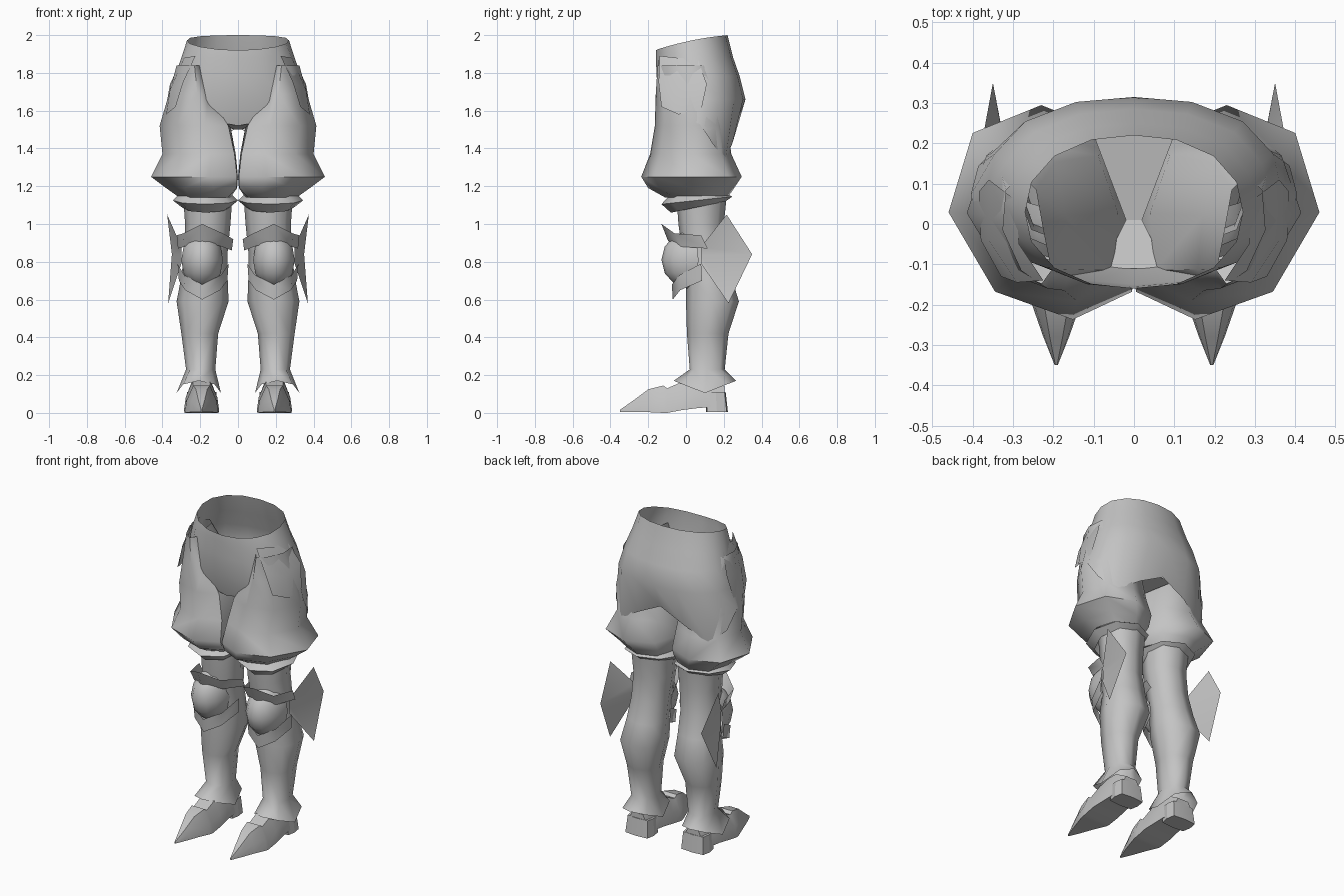
import bpy, bmesh, math
from math import sin, cos, pi

cube = bpy.data.objects.get("Cube")
if cube:
    bpy.data.objects.remove(cube, do_unlink=True)

mat = bpy.data.materials.new("plain_grey")
mat.use_nodes = True
GREY = (0.55, 0.55, 0.55, 1)
mat.diffuse_color = GREY
mat.node_tree.nodes["Principled BSDF"].inputs["Base Color"].default_value = GREY


def sheet(name, rows, closed=False, caps=False, mirror=True, angle=55):
    """Skin rows of points; closed wraps each row into a ring."""
    bm = bmesh.new()
    grid = [[bm.verts.new(p) for p in row] for row in rows]
    n = len(rows[0])
    for a, b in zip(grid, grid[1:]):
        for i in range(n if closed else n - 1):
            j = (i + 1) % n
            bm.faces.new((a[i], b[i], b[j], a[j]))
    if caps:
        bm.faces.new(grid[0])
        bm.faces.new(grid[-1])
        bmesh.ops.recalc_face_normals(bm, faces=bm.faces)
    me = bpy.data.meshes.new(name)
    bm.to_mesh(me)
    bm.free()
    me.materials.append(mat)
    ob = bpy.data.objects.new(name, me)
    bpy.context.collection.objects.link(ob)
    bpy.ops.object.select_all(action="DESELECT")
    ob.select_set(True)
    bpy.context.view_layer.objects.active = ob
    bpy.ops.object.shade_smooth_by_angle(angle=math.radians(angle))
    if mirror:
        ob.modifiers.new("mirror", "MIRROR").use_mirror_merge = False


def ring(z, x0, x1, y0, y1, n=8, power=2.0):
    """Rounded ring starting at the front; z is a height or a rule on the angle."""
    pts = []
    for i in range(n):
        a = 2 * pi * i / n
        s, c = sin(a), cos(a)
        k = (abs(s) ** power + abs(c) ** power) ** (-1 / power)
        h = z(a) if callable(z) else z
        pts.append(((x0 + x1) / 2 + (x1 - x0) / 2 * s * k,
                    (y0 + y1) / 2 - (y1 - y0) / 2 * c * k, h))
    return pts


# Pelvis: sloped waist, hem dropping to a point on each buttock
hem = [1.52, 1.55, 1.56, 1.55, 1.53, 1.42, 1.34, 1.43, 1.51]


def hem_height(a):
    i = round(a / (pi / 8))
    return hem[min(i, 16 - i)]


pelvis = [ring(lambda a: 1.96 - .04 * cos(a) + .012 * sin(a) ** 2,
               -.27, .27, -.16, .22, 16, 2.2)]
for z, w, y0, y1 in [(1.88, .30, -.16, .25), (1.78, .335, -.155, .285),
                     (1.66, .365, -.15, .315)]:
    pelvis.append(ring(z, -w, w, y0, y1, 16, 2.3))
pelvis.append(ring(hem_height, -.405, .405, -.11, .255, 16, 2.4))
sheet("pelvis", pelvis, closed=True, mirror=False, angle=40)

# Narrow saddle closing the crotch
sheet("crotch_saddle", [[(-w, y, z), (w, y, z)] for w, y, z in
                        [(.10, .22, 1.53), (.02, .01, 1.5), (.08, -.11, 1.53)]],
      mirror=False, angle=20)

# Puffed short legs with a flared edge, their fronts pulled toward the middle
shorts = [(1.84, .23, .33, -.15, .12), (1.69, .17, .365, -.16, .2),
          (1.52, .04, .415, -.165, .22), (1.37, .012, .40, -.19, .24),
          (1.25, 0, .46, -.237, .295), (1.19, .005, .38, -.2, .255),
          (1.14, .04, .31, -.11, .22)]
sheet("shorts", [[(max(0, x - .33 * max(0, -y)), y, z)
                  for x, y, z in ring(*s, power=2.3)] for s in shorts], closed=True)

# Hip plates lying over the pelvis sides
sheet("hip_plate", [
    [(.225, -.14, 1.89), (.285, -.05, 1.88), (.295, .06, 1.88)],
    [(.29, -.145, 1.75), (.36, -.04, 1.71), (.36, .11, 1.74)],
    [(.33, -.13, 1.62), (.38, -.04, 1.58), (.385, .08, 1.6)]], angle=25)

# Cuff under the shorts
sheet("thigh_cuff", [ring(1.17, .05, .30, -.07, .19),
                     ring(lambda a: 1.125 - .02 * cos(a), 0, .345, -.13, .245),
                     ring(lambda a: 1.09 - .03 * cos(a), .04, .30, -.08, .21)],
      closed=True, angle=46)

# Leg tube and greave, ending in a flared ankle hem
leg = [(1.14, .03, .29, -.05, .215), (1.0, .04, .28, -.04, .20),
       (.85, .055, .285, -.02, .21), (.72, .055, .30, 0, .24),
       (.59, .05, .325, 0, .28), (.42, .105, .30, .005, .225),
       (.23, .12, .275, .02, .205)]
rows = [ring(*s, power=2.2) for s in leg]
rows.append(ring(lambda a: .105 + .065 * abs(cos(a)), .09, .325, -.065, .265))
sheet("leg", rows, closed=True)

# Knee dome
dome = []
for i in range(7):
    t = pi * (i + .3) / 6.6
    dome.append([(.19 + .113 * sin(t) * sin(a), .03 - .16 * sin(t) * cos(a),
                  .81 + .155 * cos(t)) for a in [pi * (j - 4) / 7 for j in range(9)]])
sheet("knee_cap", dome)


# Peaked bands above and below the knee
def band(name, pts, lean):
    sheet(name, [[(x, y, zt) for x, y, zt, zb in pts],
                 [(.18 + (x - .18) * .95, y + lean, zb) for x, y, zt, zb in pts]])


band("upper_knee_band", [(.025, .08, .92, .86), (.08, -.06, .95, .88),
                         (.19, -.13, 1.0, .91), (.29, -.06, .95, .88),
                         (.325, .08, .94, .87)], .035)
band("lower_knee_band", [(.05, .08, .79, .70), (.09, -.035, .73, .65),
                         (.19, -.075, .68, .60), (.285, -.035, .73, .65),
                         (.32, .08, .79, .70)], .005)

# Fan plate swept back from the outside of the knee
sheet("knee_wing", [
    [(.30, .08, .88), (.375, .215, 1.05)],
    [(.298, .08, .835), (.35, .35, .84)],
    [(.30, .08, .79), (.37, .225, .58)]])


# Pointed shoe, lofted from toe to ankle
def section(y, w, z0, z1):
    m = z0 + (z1 - z0) * .45
    return [(.193 + x, y, z) for x, z in
            [(-w, z0), (w, z0), (w * .9, m), (w * .5, z1), (-w * .5, z1), (-w * .9, m)]]


shoe = [(-.35, .004, .006, .016), (-.28, .032, .005, .065), (-.2, .06, .004, .125),
        (-.12, .088, 0, .145), (-.1, .09, 0, .13), (-.02, .093, .015, .165),
        (.06, .084, .025, .19), (.12, .08, .03, .19), (.205, .075, .03, .14)]
sheet("shoe", [section(*s) for s in shoe], closed=True, caps=True, angle=42)

# Heel block
sheet("heel", [ring(.11, .115, .27, .105, .21, 8, 6),
               ring(.005, .108, .28, .105, .222, 8, 6)],
      closed=True, caps=True, angle=20)
